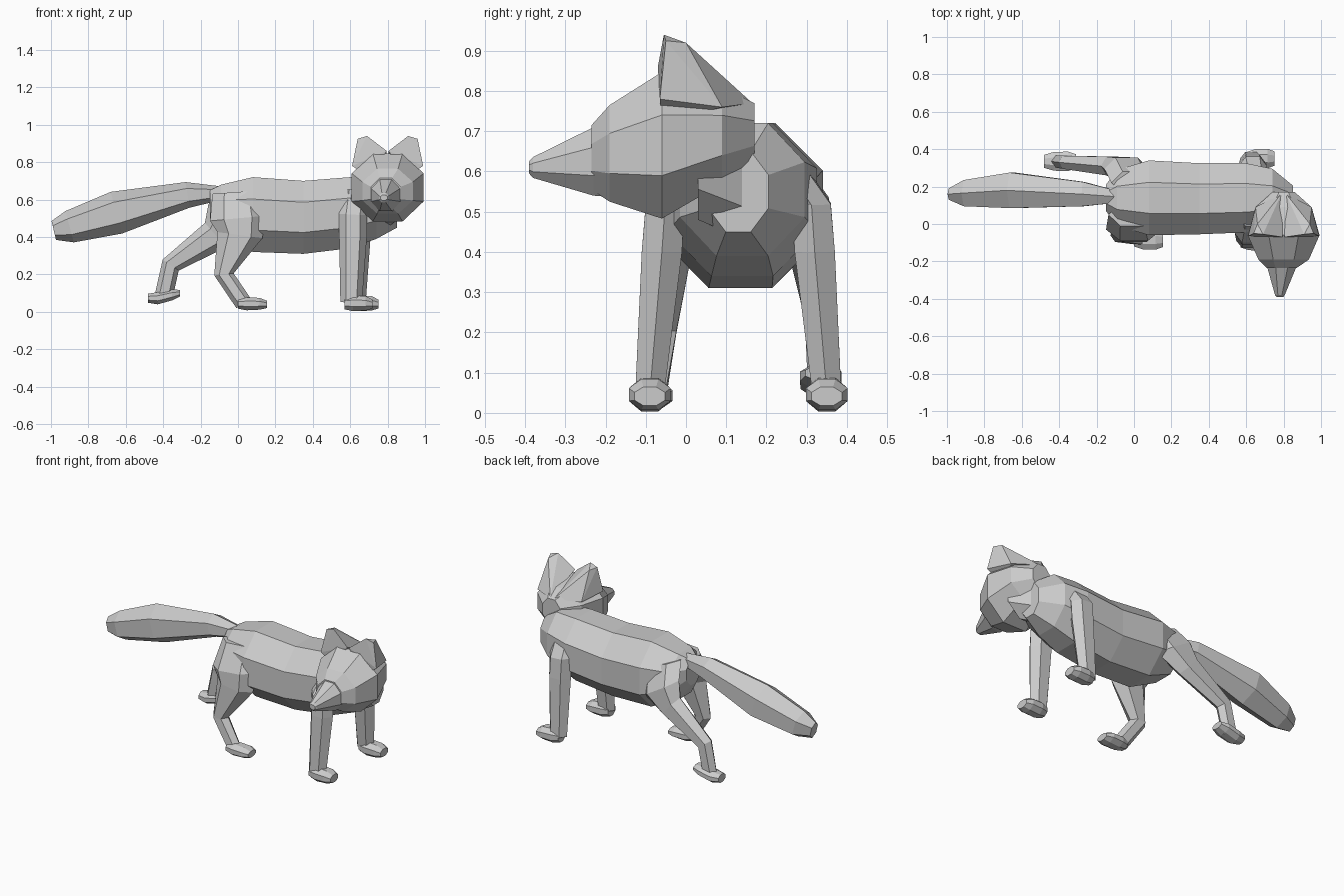
import bpy, bmesh
from math import sin, cos, pi
from mathutils import Vector

if "Cube" in bpy.data.objects:
    bpy.data.objects.remove(bpy.data.objects["Cube"])


def finish(name, bm):
    bmesh.ops.recalc_face_normals(bm, faces=bm.faces)
    me = bpy.data.meshes.new(name)
    bm.to_mesh(me)
    bm.free()
    ob = bpy.data.objects.new(name, me)
    bpy.context.collection.objects.link(ob)
    return ob


def loft(name, rings, n=8, side=(0, 1, 0), axis=None):
    """Faceted tube; each ring is x, y, z, half width, half depth."""
    bm = bmesh.new()
    side = Vector(side)
    pts = [Vector(r[:3]) for r in rings]
    loops = []
    for i, (p, r) in enumerate(zip(pts, rings)):
        if axis:
            d = Vector(axis)
        else:
            d = Vector((0, 0, 0))
            if i > 0:
                d += (p - pts[i - 1]).normalized()
            if i < len(pts) - 1:
                d += (pts[i + 1] - p).normalized()
        other = side.cross(d).normalized()
        k = 1 / cos(pi / n)
        loop = []
        for j in range(n):
            a = 2 * pi * (j + 0.5) / n
            loop.append(bm.verts.new(p + side * r[3] * k * cos(a) + other * r[4] * k * sin(a)))
        loops.append(loop)
    for a, b in zip(loops, loops[1:]):
        for j in range(n):
            bm.faces.new((a[j], a[(j + 1) % n], b[(j + 1) % n], b[j]))
    bm.faces.new(loops[0])
    bm.faces.new(loops[-1])
    return finish(name, bm)


def hull(name, pts):
    bm = bmesh.new()
    for p in pts:
        bm.verts.new(p)
    bmesh.ops.convex_hull(bm, input=bm.verts)
    return finish(name, bm)


def paw(name, x, y, z, length, height, lift=0.0):
    h = height / 2
    loft(name, [(x, y, z + h, .035, h * .75),
                (x + length * .3, y, z + h, .05, h),
                (x + length * .75, y, z + h + lift * .6, .052, h * .9),
                (x + length, y, z + h * .9 + lift, .038, h * .55)], 8, axis=(1, 0, 0))


# Body and chest
loft("body", [(-.15, .14, .57, .07, .08), (-.09, .14, .54, .15, .14),
              (.08, .14, .52, .20, .20), (.35, .135, .505, .19, .195),
              (.60, .14, .53, .185, .19), (.74, .14, .555, .155, .165),
              (.85, .13, .55, .075, .10)], 8, axis=(1, 0, 0))

# Neck joining chest to the turned head
loft("neck", [(.70, .17, .56, .13, .14), (.78, .03, .61, .14, .13)], 8,
     side=(1, 0, 0), axis=(0, 1, 0))

# Head, turned to the side, with muzzle and nose
cx = .80
loft("head", [(cx, .17, .695, .06, .075), (cx, .09, .69, .15, .12),
              (cx, -.06, .665, .192, .182), (cx, -.19, .645, .135, .12),
              (cx - .01, -.235, .635, .08, .08)], 8, side=(1, 0, 0), axis=(0, 1, 0))
loft("muzzle", [(cx, -.17, .63, .095, .095), (cx - .01, -.23, .625, .078, .085),
                (cx - .02, -.38, .61, .026, .026), (cx - .02, -.39, .61, .018, .015)],
     8, side=(1, 0, 0), axis=(0, 1, 0))

# Ears
for s, label in ((-1, "left"), (1, "right")):
    hull("ear_" + label, [(cx + s * dx, y, z) for dx, y, z in (
        (.16, -.05, .925), (.11, -.055, .94), (.14, 0, .92), (.19, -.065, .78),
        (.005, -.07, .86), (.15, .09, .76), (.01, .165, .77), (.10, -.06, .72))])

# Front legs, mirrored about the body axis
MID = .13
for s, dx, label in ((-1, 0, "near"), (1, .02, "far")):
    loft("front_leg_" + label, [(x + dx, MID + s * o, z, a, b) for x, o, z, a, b in (
        (.63, .10, .65, .04, .06), (.615, .182, .52, .048, .065),
        (.615, .19, .40, .05, .064), (.605, .22, .05, .036, .05))], 6)
    paw("front_paw_" + label, .57 + dx * 1.6, MID + s * .22, .003, .15, .085)

# Rear legs: near one stepping forward, far one stretched back
loft("rear_leg_near", [(-.01, .05, .64, .06, .11), (0, -.03, .50, .06, .13),
                       (.01, -.04, .41, .055, .105), (-.075, -.06, .20, .036, .045),
                       (.03, -.08, .045, .03, .04)], 6)
paw("rear_paw_near", .0, -.085, .008, .155, .07)
loft("rear_leg_far", [(.0, .22, .62, .06, .11), (-.04, .295, .50, .06, .12),
                      (-.12, .31, .41, .05, .075), (-.36, .33, .25, .035, .045),
                      (-.40, .335, .07, .032, .042)], 6)
paw("rear_paw_far", -.48, .335, .04, .17, .065, .03)

# Bushy tail
loft("tail", [(-.08, .145, .635, .03, .03), (-.27, .16, .625, .065, .06),
              (-.65, .18, .53, .095, .10), (-.90, .165, .455, .07, .075),
              (-.985, .16, .435, .03, .045)], 6)
